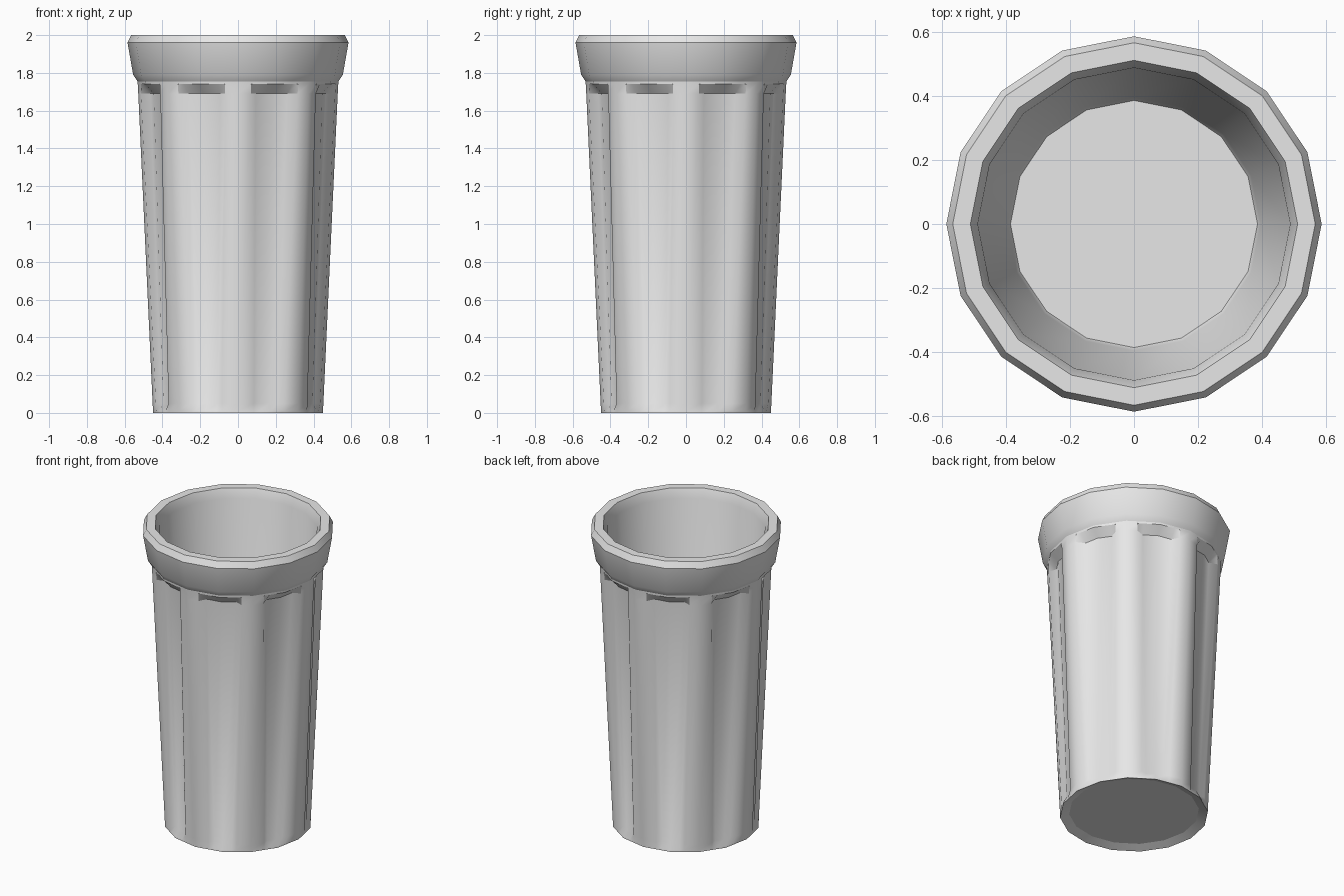
import bpy, bmesh
from math import sin, cos, pi, radians

if "Cube" in bpy.data.objects:
    bpy.data.objects.remove(bpy.data.objects["Cube"], do_unlink=True)

grey = bpy.data.materials.new("light_grey")
grey.use_nodes = True
colour = (0.8, 0.8, 0.8, 1)
grey.diffuse_color = colour
grey.node_tree.nodes["Principled BSDF"].inputs["Base Color"].default_value = colour

SIDES = 16
FLUTES = 8
STEP = 2 * pi / SIDES


def facet_radius(r, a):
    """Distance to the edge of a regular polygon at angle a."""
    return r * cos(STEP / 2) / cos(a % STEP - STEP / 2)


def build(name, rings, cap=None, sharp_angle=60, sharp_band=None):
    """Bridge rings of points; cap one ring; keep hard edges sharp."""
    bm = bmesh.new()
    loops = [[bm.verts.new(p) for p in ring] for ring in rings]
    band = set()
    for i, (a, b) in enumerate(zip(loops, loops[1:])):
        for j in range(len(a)):
            k = (j + 1) % len(a)
            f = bm.faces.new((a[j], a[k], b[k], b[j]))
            if i == sharp_band:
                band.add(f)
    if cap is not None:
        bm.faces.new(loops[cap])
    bm.normal_update()
    # Only the sloping part of the band, not the ribs between, is creased
    ledge = {f for f in band if f.normal.z < -0.2}
    for f in bm.faces:
        f.smooth = True
    for e in bm.edges:
        crease = len(e.link_faces) == 2 and e.calc_face_angle() > radians(sharp_angle)
        lip = sum(f in ledge for f in e.link_faces) == 1
        e.smooth = not (crease or lip)
    mesh = bpy.data.meshes.new(name)
    bm.to_mesh(mesh)
    bm.free()
    mesh.materials.append(grey)
    ob = bpy.data.objects.new(name, mesh)
    bpy.context.collection.objects.link(ob)
    return ob


def plain_ring(r, z):
    return [(r * cos(i * STEP), r * sin(i * STEP), z) for i in range(SIDES)]


def fluted_ring(z, r, depth, half_width):
    """Ring with a groove of the given depth centred on every other corner."""
    edge, floor = radians(half_width), radians(half_width - 4)
    section = ((-STEP, 0), (-edge, 0), (-floor, depth), (0, depth),
               (floor, depth), (edge, 0))
    ring = []
    for i in range(FLUTES):
        centre = STEP + i * 2 * STEP
        for offset, d in section:
            a = centre + offset
            q = facet_radius(r, a) - d
            ring.append((q * cos(a), q * sin(a), z))
    return ring


# Rim, lip, inner wall and floor
rim_profile = ((0.532, 1.755), (0.555, 1.79), (0.585, 1.96), (0.565, 2.0),
               (0.51, 2.0), (0.487, 1.94), (0.395, 0.08), (0.385, 0.06))
build("rim_and_inside", [plain_ring(r, z) for r, z in rim_profile],
      cap=-1, sharp_angle=35)

# Tapered outer wall with eight grooves
wall = ((0.0, 0.45, 0, 11.5), (0.01, 0.45, 0, 11.5), (0.05, 0.452, 0.025, 11.5),
        (1.69, 0.528, 0.045, 15), (1.742, 0.531, 0, 15), (1.755, 0.532, 0, 15))
build("fluted_body", [fluted_ring(*w) for w in wall], sharp_band=3)

# Shallow recessed underside
base = build("base", [plain_ring(0.395, 0.022), plain_ring(0.45, 0.0)], cap=0,
             sharp_angle=15)
base.data.flip_normals()
if sum(p.normal.z for p in base.data.polygons) > 0:
    base.data.flip_normals()
